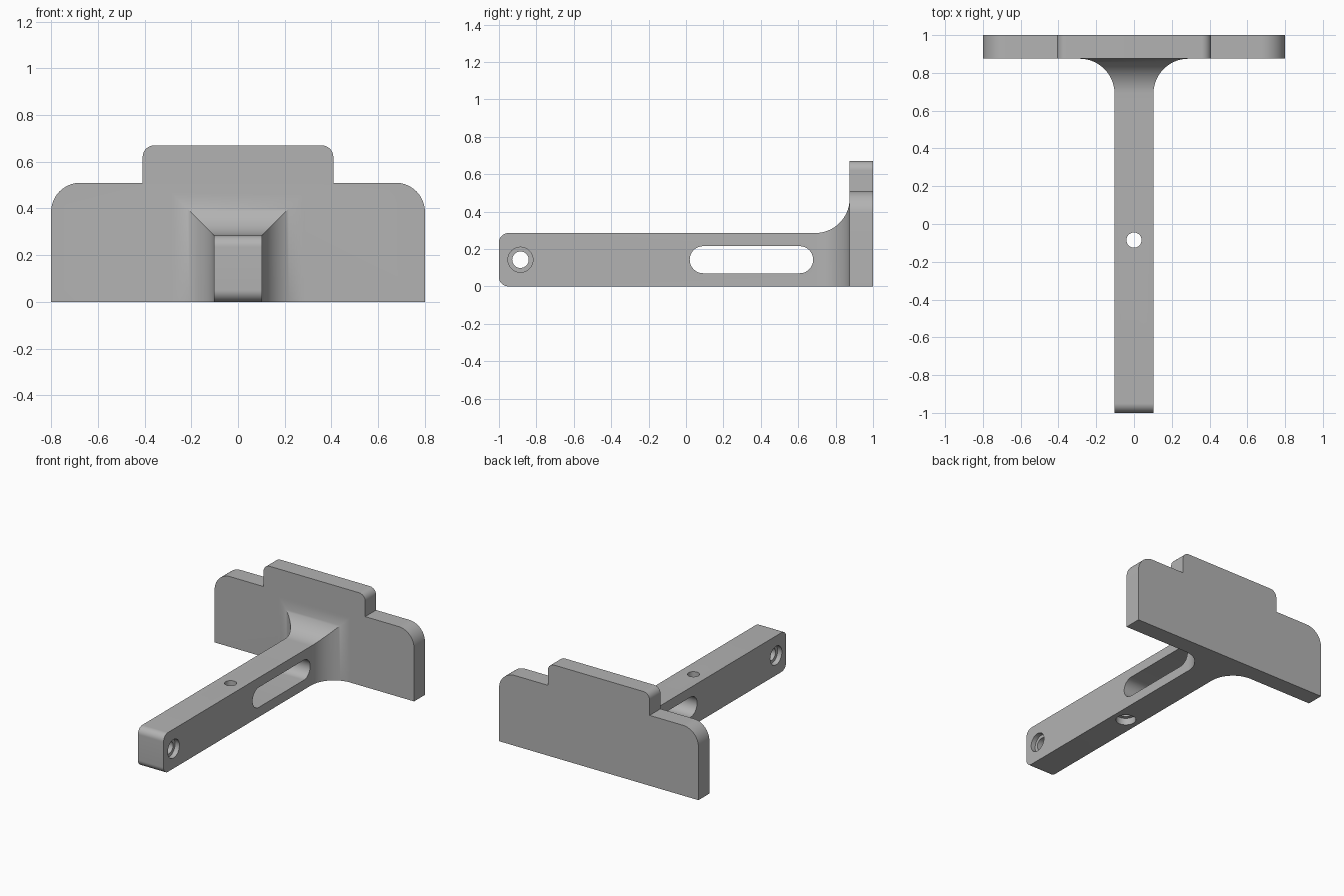
import bpy, bmesh
from math import sin, cos, pi
from mathutils import Matrix, Vector

cube = bpy.data.objects.get("Cube")
if cube:
    bpy.data.objects.remove(cube, do_unlink=True)

# One plain grey material
grey = bpy.data.materials.new("plain grey")
grey.use_nodes = True
colour = (0.45, 0.45, 0.45, 1)
grey.diffuse_color = colour
grey.node_tree.nodes["Principled BSDF"].inputs["Base Color"].default_value = colour


def finish(bm, name):
    bmesh.ops.recalc_face_normals(bm, faces=bm.faces)
    mesh = bpy.data.meshes.new(name)
    bm.to_mesh(mesh)
    bm.free()
    mesh.materials.append(grey)
    obj = bpy.data.objects.new(name, mesh)
    bpy.context.collection.objects.link(obj)
    return obj


def arc(cx, cz, r, start, end, steps=16):
    angles = [start + (end - start) * i / steps for i in range(steps + 1)]
    return [(cx + r * cos(a), cz + r * sin(a)) for a in angles]


def prism(name, outline, place, low, high):
    """Extrude a 2D outline; place(u, v, w) gives the 3D point."""
    bm = bmesh.new()
    face = bm.faces.new([bm.verts.new(place(u, v, low)) for u, v in outline])
    top = bmesh.ops.extrude_face_region(bm, geom=[face])["geom"]
    shift = Vector(place(0, 0, high)) - Vector(place(0, 0, low))
    bmesh.ops.translate(bm, vec=shift, verts=[v for v in top if isinstance(v, bmesh.types.BMVert)])
    return finish(bm, name)


def cylinder(name, radius, low, high, y, z=0, axis="Z"):
    bm = bmesh.new()
    move = Matrix.Translation((0, 0, (low + high) / 2))
    turn = Matrix.Rotation(pi / 2, 4, "Y") if axis == "X" else Matrix()
    bmesh.ops.create_cone(bm, cap_ends=True, segments=48, radius1=radius, radius2=radius,
                          depth=high - low, matrix=Matrix.Translation((0, y, z)) @ turn @ move)
    return finish(bm, name)


def combine(target, other, operation):
    mod = target.modifiers.new(operation.lower(), "BOOLEAN")
    mod.operation, mod.object, mod.solver = operation, other, "EXACT"
    bpy.context.view_layer.objects.active = target
    bpy.ops.object.modifier_apply(modifier=mod.name)
    bpy.data.objects.remove(other, do_unlink=True)


HALF, TALL, WALL = 0.103, 0.285, 0.875
MID = TALL / 2

# Stepped end plate with rounded shoulders
right_side = [(0.8, 0)] + arc(0.675, 0.385, 0.125, 0, pi / 2)
right_side += [(0.408, 0.51)] + arc(0.358, 0.62, 0.05, 0, pi / 2)
outline = right_side + [(-x, z) for x, z in reversed(right_side)]
plate = prism("end_plate", outline, lambda u, v, w: (u, w, v), WALL, 1)

# Arm lofted from rectangles: rounded tip, then flare into the plate
ROUND, FLARE, STEPS = 0.05, 0.185, 24
sections = []
for i in range(13):
    t = pi / 2 * i / 12
    inset = ROUND * (1 - sin(t))
    sections.append((-1 + ROUND * (1 - cos(t)), HALF, inset, TALL - inset))
for i in range(STEPS + 1):
    t = pi / 2 * i / STEPS
    grow = FLARE * (1 - cos(t))
    sections.append((WALL - FLARE + FLARE * sin(t), HALF + grow, 0, TALL + grow))
sections.append((WALL + 0.06,) + sections[-1][1:])

bm = bmesh.new()
rings = [[bm.verts.new(p) for p in ((-w, y, lo), (w, y, lo), (w, y, hi), (-w, y, hi))]
         for y, w, lo, hi in sections]
for a, b in zip(rings, rings[1:]):
    for k in range(4):
        bm.faces.new((a[k], a[k - 1], b[k - 1], b[k]))
bm.faces.new(rings[0])
bm.faces.new(rings[-1])
arm = finish(bm, "arm_with_plate")
combine(arm, plate, "UNION")

# Long slot through the arm
SLOT = 0.0725
slot_outline = arc(0.68 - SLOT, MID, SLOT, -pi / 2, pi / 2, 24)
slot_outline += arc(0.02 + SLOT, MID, SLOT, pi / 2, 3 * pi / 2, 24)
cutters = [prism("slot_cutter", slot_outline, lambda u, v, w: (w, u, v), -0.5, 0.5)]

# Cross hole near the tip, counterbored on both sides
cutters.append(cylinder("cross_hole", 0.044, -0.5, 0.5, -0.885, MID, "X"))
for low, high in ((-0.3, -HALF + 0.035), (HALF - 0.035, 0.3)):
    cutters.append(cylinder("cross_recess", 0.067, low, high, -0.885, MID, "X"))

# Upright hole, counterbored underneath
cutters.append(cylinder("upright_hole", 0.04, -0.2, 0.6, -0.085))
cutters.append(cylinder("upright_recess", 0.067, -0.2, 0.05, -0.085))
for cutter in cutters:
    combine(arm, cutter, "DIFFERENCE")

bpy.ops.object.select_all(action="DESELECT")
arm.select_set(True)
bpy.context.view_layer.objects.active = arm
bpy.ops.object.shade_smooth_by_angle(angle=pi / 6)
